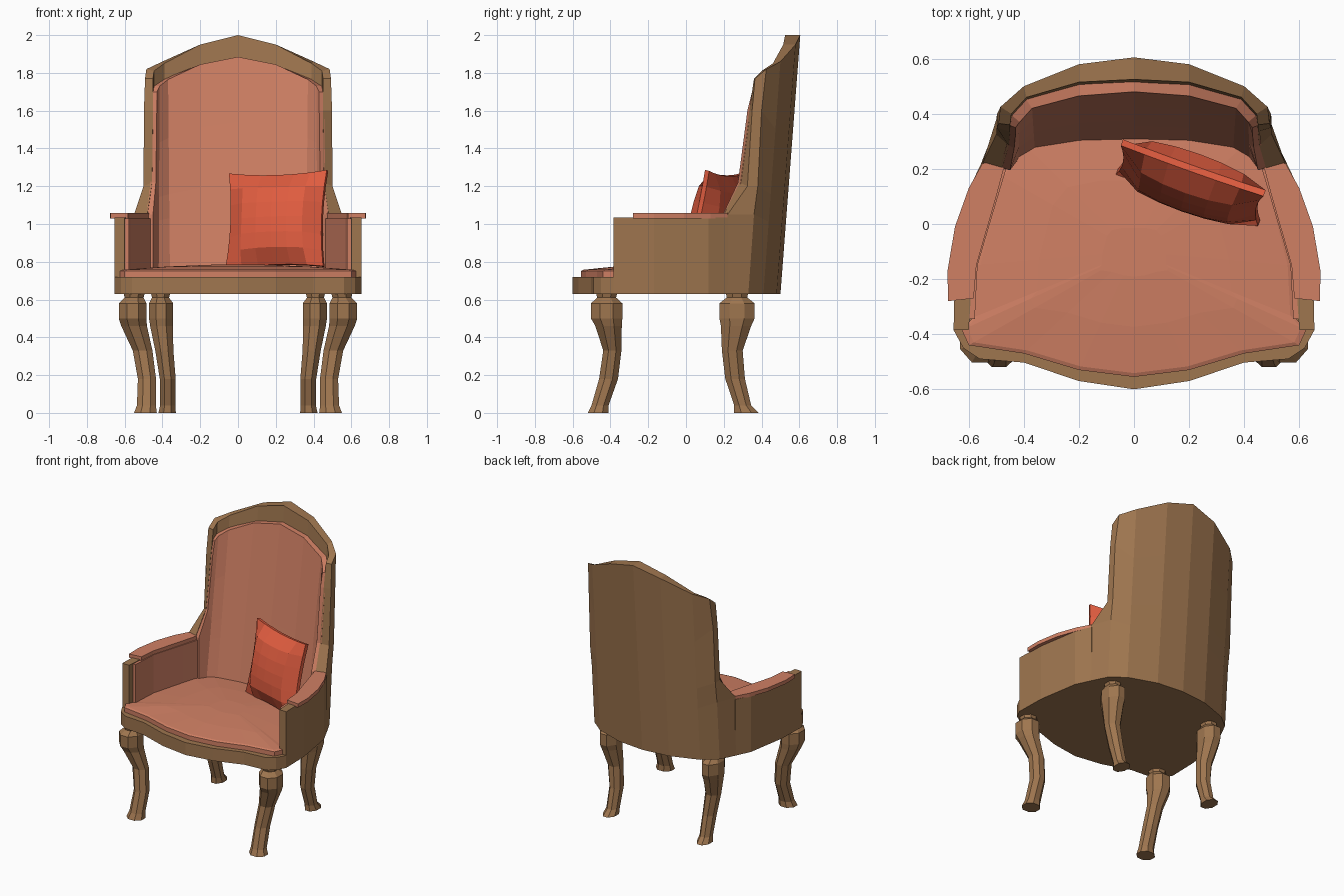
import bpy, bmesh, math
from mathutils import Matrix, Vector

if "Cube" in bpy.data.objects:
    bpy.data.objects.remove(bpy.data.objects["Cube"])


def material(name, rgb):
    m = bpy.data.materials.new(name)
    m.diffuse_color = (*rgb, 1)
    m.use_nodes = True
    m.node_tree.nodes["Principled BSDF"].inputs["Base Color"].default_value = m.diffuse_color
    return m


WOOD = material("brown wood", (0.345, 0.18, 0.078))
SALMON = material("salmon fabric", (0.63, 0.215, 0.127))
RED = material("red fabric", (0.74, 0.107, 0.05))


def finish(name, bm, mat):
    bmesh.ops.recalc_face_normals(bm, faces=bm.faces)
    me = bpy.data.meshes.new(name)
    bm.to_mesh(me)
    bm.free()
    me.materials.append(mat)
    ob = bpy.data.objects.new(name, me)
    bpy.context.collection.objects.link(ob)
    return ob


def loft(name, rings, mat, cap=True):
    """Skin closed rings of equal length."""
    bm = bmesh.new()
    vs = [[bm.verts.new(p) for p in r] for r in rings]
    n = len(rings[0])
    for a, b in zip(vs, vs[1:]):
        for i in range(n):
            j = (i + 1) % n
            bm.faces.new((a[i], a[j], b[j], b[i]))
    if cap:
        bm.faces.new(vs[0])
        bm.faces.new(vs[-1])
    return finish(name, bm, mat)


def prism(name, pts, z0, z1, mat):
    return loft(name, [[(x, y, z) for x, y in pts] for z in (z0, z1)], mat)


def mirrored(half):
    """Half outline from x=0 round to x=0, completed on the other side."""
    return half + [(-x, y) for x, y in reversed(half) if x > 0]


def col(a, b):
    """Straight upright column of five points."""
    a, b = Vector(a), Vector(b)
    return [a.lerp(b, t) for t in (0, 0.31, 0.43, 0.71, 1)]


def shell(name, outer, inner, mat):
    """Curved wall with thickness from half sets of columns."""
    def full(cols):
        left = [[Vector((-p[0], p[1], p[2])) for p in c] for c in reversed(cols[1:])]
        return left + [[Vector(p) for p in c] for c in cols]
    loop = full(outer) + full(inner)[::-1]
    n = len(outer) * 2 - 1
    bm = bmesh.new()
    rows = [[bm.verts.new(c[k]) for c in loop] for k in range(5)]
    m = 2 * n
    for a, b in zip(rows, rows[1:]):
        for i in range(m):
            j = (i + 1) % m
            bm.faces.new((a[i], a[j], b[j], b[i]))
    for r in (rows[0], rows[-1]):
        for i in range(n - 1):
            bm.faces.new((r[i], r[i + 1], r[m - 2 - i], r[m - 1 - i]))
    return finish(name, bm, mat)


# Wooden back with wings
shell("back_frame",
      [col((0, .5, .63), (0, .605, 2)), col((.2, .48, .63), (.2, .58, 1.95)),
       col((.4, .41, .63), (.4, .5, 1.86)),
       [(.5, .33, .63), (.5, .36, 1.05), (.5, .38, 1.2), (.497, .4, 1.6), (.485, .425, 1.82)],
       [(.555, .22, .63), (.55, .22, 1.05), (.5, .325, 1.2), (.498, .35, 1.6), (.492, .365, 1.77)]],
      [col((0, .42, .63), (0, .525, 2)), col((.2, .4, .63), (.2, .515, 1.95)),
       col((.38, .35, .63), (.39, .46, 1.85)), col((.44, .28, .63), (.445, .4, 1.81)),
       [(.48, .2, .63), (.48, .2, 1.05), (.455, .285, 1.22), (.45, .335, 1.6), (.45, .36, 1.77)]],
      WOOD)

# Back upholstery
shell("back_cushion",
      [col((0, .44, .7), (0, .525, 1.885)), col((.2, .42, .7), (.2, .515, 1.845)),
       col((.39, .37, .7), (.40, .465, 1.765)), col((.455, .29, .7), (.45, .4, 1.73)),
       [(.49, .21, .7), (.485, .205, 1.05), (.462, .29, 1.22), (.456, .34, 1.6), (.456, .36, 1.7)]],
      [col((0, .30, .7), (0, .48, 1.885)), col((.2, .295, .7), (.2, .465, 1.845)),
       col((.36, .27, .7), (.37, .42, 1.765)), col((.42, .235, .7), (.415, .37, 1.73)),
       [(.45, .195, .7), (.45, .195, 1.05), (.435, .275, 1.22), (.43, .325, 1.6), (.43, .35, 1.7)]],
      SALMON)

# Seat rail
prism("seat_frame", mirrored([(0, -.6), (.2, -.57), (.4, -.503), (.56, -.49), (.62, -.45),
                              (.655, -.385), (.648, -.17), (.6, .12), (.545, .22), (.48, .32),
                              (.39, .39), (.2, .45), (0, .47)]), .63, .72, WOOD)

# Domed seat cushion
half = [(0, -.555), (.2, -.53), (.4, -.47), (.6, -.44), (.625, -.385), (.585, -.34),
        (.575, -.15), (.49, .18), (.4, .29), (.2, .33), (0, .33)]
ring = mirrored(half)


def scaled(s, z):
    return [(x * s, (y + .1) * s - .1, z) for x, y in ring]


loft("seat_cushion", [scaled(1, .71), scaled(1, .752), scaled(.97, .758),
                      scaled(.6, .775), scaled(.2, .785)], SALMON)

# Arms, inner arm panels and arm pads
arm = [(.655, -.385), (.65, -.17), (.603, .12), (.552, .225), (.48, .23),
       (.53, .05), (.585, -.15), (.6, -.385)]
panel = [(.605, -.345), (.605, -.15), (.55, .1), (.5, .23), (.455, .23),
         (.5, .08), (.568, -.15), (.578, -.345)]
pad = [(.675, -.28), (.677, -.17), (.65, -.01), (.6, .13), (.55, .22), (.465, .23),
       (.5, .1), (.572, -.15), (.582, -.27)]
for side, s in (("right", 1), ("left", -1)):
    for part, pts, z0, z1, mat in (("arm", arm, .63, 1.035, WOOD),
                                   ("arm_panel", panel, .72, 1.03, SALMON),
                                   ("arm_pad", pad, 1.03, 1.057, SALMON)):
        prism(f"{side}_{part}", [(s * x, y) for x, y in pts], z0, z1, mat)

# Curved legs: x, y, z, half width x, half width y
FRONT = [(.49, -.465, 0, .06, .055), (.485, -.455, .04, .05, .045), (.482, -.41, .18, .048, .05),
         (.505, -.39, .33, .052, .048), (.55, -.41, .46, .068, .07), (.558, -.42, .5, .073, .083),
         (.558, -.42, .58, .073, .083), (.55, -.42, .61, .05, .05), (.55, -.42, .65, .06, .06)]
REAR = [(.375, .32, 0, .046, .065), (.372, .3, .04, .04, .045), (.372, .26, .18, .042, .052),
        (.39, .245, .33, .048, .055), (.405, .265, .46, .06, .08), (.407, .27, .5, .064, .093),
        (.407, .27, .58, .064, .093), (.41, .27, .61, .045, .055), (.41, .27, .65, .055, .06)]
k = 1 / math.cos(math.pi / 8)
for name, path in (("front", FRONT), ("rear", REAR)):
    for side, s in (("right", 1), ("left", -1)):
        rings = [[(s * (x + rx * k * math.cos((i + .5) * math.pi / 4)),
                   y + ry * k * math.sin((i + .5) * math.pi / 4), z) for i in range(8)]
                 for x, y, z, rx, ry in path]
        loft(f"{side}_{name}_leg", rings, WOOD)

# Loose pillow with pinched edges, turned and leaning back
bm = bmesh.new()
bmesh.ops.create_cube(bm, size=2)
bmesh.ops.subdivide_edges(bm, edges=[e for e in bm.edges
                                     if abs(e.verts[0].co.y - e.verts[1].co.y) < .1],
                          cuts=5, use_grid_fill=True)
for v in bm.verts:
    u, t, w = v.co
    edge = max(0, (1 - u * u) * (1 - w * w))
    v.co = Vector((u * .275 * (1 - .07 * (1 - w * w)),
                   t * (.012 + .085 * edge ** .45),
                   w * .26 * (1 - .07 * (1 - u * u))))
bmesh.ops.transform(bm, verts=bm.verts, matrix=Matrix.Translation((.205, .15, 1.02))
                    @ Matrix.Rotation(math.radians(-20), 4, 'Z')
                    @ Matrix.Rotation(math.radians(-12), 4, 'X')
                    @ Matrix.Rotation(math.radians(-2), 4, 'Y'))
finish("pillow", bm, RED)
